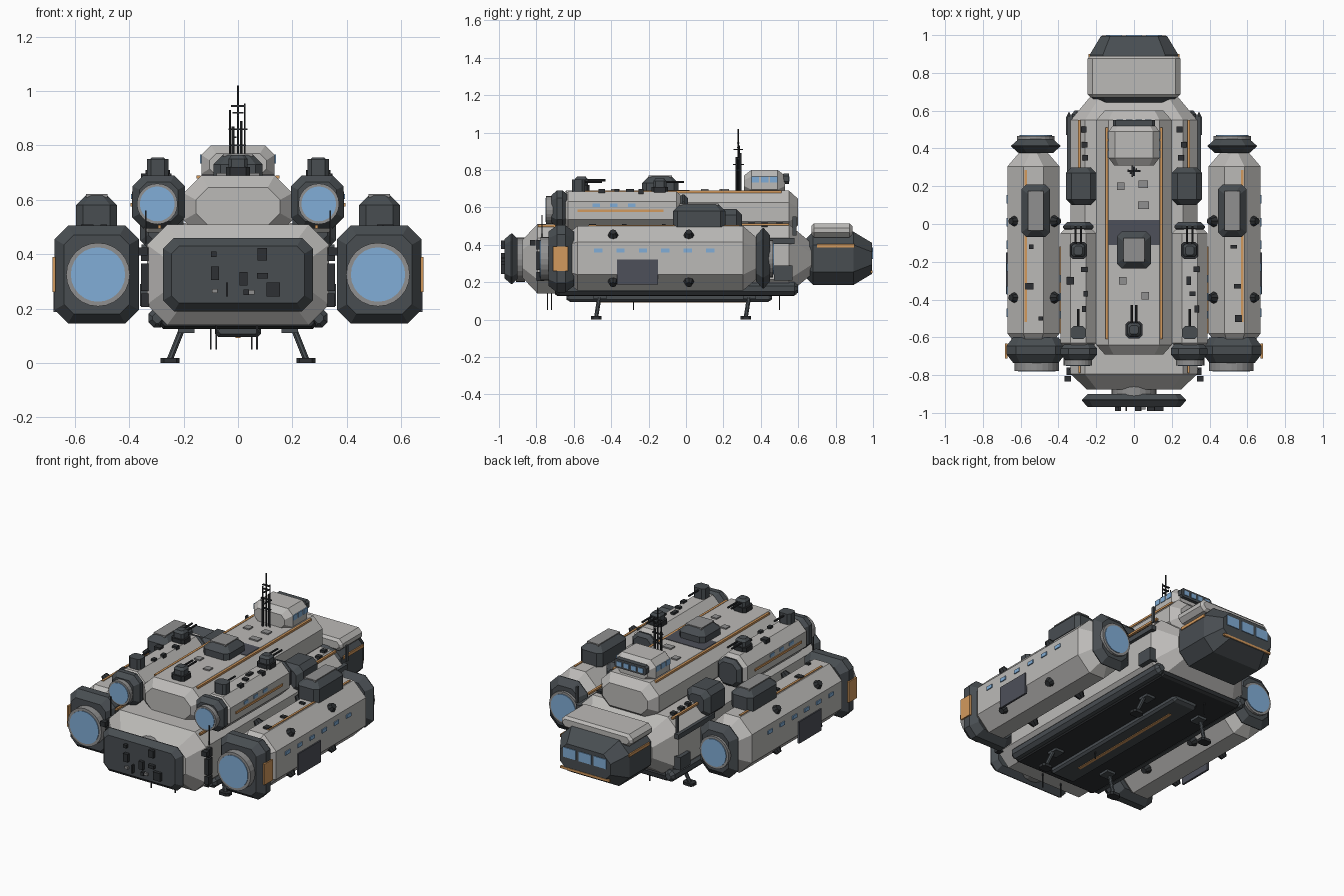
import bpy, bmesh, math, random
from mathutils import Vector, Matrix

if "Cube" in bpy.data.objects:
    bpy.data.objects.remove(bpy.data.objects["Cube"])

random.seed(4)

def material(name, rgb):
    m = bpy.data.materials.new(name)
    m.diffuse_color = (*rgb, 1)
    m.use_nodes = True
    m.node_tree.nodes["Principled BSDF"].inputs["Base Color"].default_value = m.diffuse_color
    return m

LIGHT = material("light grey", (0.50, 0.49, 0.475))
MID = material("mid grey", (0.28, 0.28, 0.28))
DARK = material("dark grey", (0.065, 0.075, 0.083))
BLACK = material("charcoal", (0.027, 0.03, 0.033))
PANEL = material("panel grey", (0.075, 0.08, 0.10))
BLUE = material("window blue", (0.22, 0.42, 0.68))
ORANGE = material("orange", (0.65, 0.32, 0.11))

def finish(name, bm, mat):
    bmesh.ops.recalc_face_normals(bm, faces=bm.faces)
    me = bpy.data.meshes.new(name)
    bm.to_mesh(me)
    bm.free()
    me.materials.append(mat)
    ob = bpy.data.objects.new(name, me)
    bpy.context.collection.objects.link(ob)
    return ob

def block(name, mat, x, y, z, cut, front=(0, 0), back=(0, 0), axis='y'):
    """Eight-sided prism along y (or z); each end tapers by (length, inset)."""
    bm = bmesh.new()
    if axis == 'z':
        y, z = z, y
    rings = []
    for t, d in ((y[0], front[1]), (y[0] + front[0], 0), (y[1] - back[0], 0), (y[1], back[1])):
        if rings and abs(t - rings[-1][0]) < 1e-5:
            continue
        x0, x1, z0, z1 = x[0] + d, x[1] - d, z[0] + d, z[1] - d
        c = min(cut * (0.7 if d else 1), (x1 - x0) * .45, (z1 - z0) * .45)
        pts = [(x0 + c, z0), (x1 - c, z0), (x1, z0 + c), (x1, z1 - c),
               (x1 - c, z1), (x0 + c, z1), (x0, z1 - c), (x0, z0 + c)]
        rings.append((t, [bm.verts.new((a, t, b) if axis == 'y' else (a, b, t)) for a, b in pts]))
    for (_, a), (_, b) in zip(rings, rings[1:]):
        for i in range(8):
            bm.faces.new((a[i], a[(i + 1) % 8], b[(i + 1) % 8], b[i]))
    bm.faces.new(rings[0][1])
    bm.faces.new(rings[-1][1])
    return finish(name, bm, mat)

def boxes(name, mat, items):
    """Many plain boxes in one object: (centre, size)."""
    bm = bmesh.new()
    for c, s in items:
        bmesh.ops.create_cube(bm, size=1, matrix=Matrix.Translation(c) @ Matrix.Diagonal((*s, 1)))
    return finish(name, bm, mat)

def rod(name, mat, a, b, r, r2=None, n=24):
    a, b = Vector(a), Vector(b)
    bm = bmesh.new()
    rot = (b - a).to_track_quat('Z', 'Y').to_matrix().to_4x4()
    bmesh.ops.create_cone(bm, cap_ends=True, segments=n, radius1=r, radius2=r if r2 is None else r2,
                          depth=(b - a).length, matrix=Matrix.Translation((a + b) / 2) @ rot)
    return finish(name, bm, mat)

def span(s, a, b):
    return tuple(sorted((s * a, s * b)))

# Central hull and upper deck
block("main_hull", LIGHT, (-.335, .335), (-.875, .67), (.14, .51), .075, (.08, .085), (.12, .10))
block("upper_deck", LIGHT, (-.2, .2), (-.69, .6), (.46, .69), .065, (.05, .045), (.05, .045))
boxes("deck_joint", PANEL, [((0, -.045, .69), (.27, .13, .006))])
boxes("deck_stripes", ORANGE, [((s * .145, -.05, .684), (.014, 1.12, .012)) for s in (-1, 1)])
boxes("hull_stripes", ORANGE, [((s * .289, .34, .508), (.014, .42, .012)) for s in (-1, 1)]
      + [((s * .289, -.72, .501), (.012, .14, .012)) for s in (-1, 1)])

# Front shield plate with surface details
block("front_plate", DARK, (-.275, .275), (-.97, -.9), (.19, .46), .04, (.035, .03), (.03, .03))
rod("plate_mount", MID, (0, -.91, .32), (0, -.86, .32), .12)
boxes("plate_details", BLACK, [((x, -.975, z), (w, .03, h)) for x, z, w, h in (
    (-.085, .33, .03, .05), (.02, .31, .03, .05), (.09, .40, .035, .045), (.13, .27, .05, .05),
    (-.04, .27, .008, .05), (.09, .32, .04, .02), (-.09, .40, .02, .02), (.03, .26, .02, .02))])
boxes("plate_lights", MID, [((x, -.972, z), (.02, .02, .015)) for x, z in ((-.085, .265), (.05, .26))])

# Rear command module
block("command_module", DARK, (-.235, .235), (.64, .995), (.185, .47), .07, (.04, .04), (.10, .06))
block("command_roof", LIGHT, (-.245, .245), (.67, .89), (.44, .515), .025, (.015, .015), (.015, .015))
boxes("command_windows", BLUE, [((x, .996, .355), (.085, .008, .06)) for x in (-.105, 0, .105)])
boxes("command_stripes", ORANGE, [((s * .236, .80, .395), (.008, .2, .018)) for s in (-1, 1)]
      + [((0, .992, .255), (.34, .012, .014))])

# Bridge tower
block("bridge", LIGHT, (-.135, .135), (.31, .53), (.66, .8), .035, (.04, .03), (.04, .03))
block("bridge_visor", DARK, (-.11, .11), (.52, .55), (.725, .78), .012)
boxes("bridge_windows", BLUE, [((x, .551, .752), (.034, .006, .028)) for x in (-.075, -.025, .025, .075)]
      + [((s * .135, y, .75), (.008, .04, .032)) for s in (-1, 1) for y in (.37, .42, .47)])

# Antenna cluster
for x, y, z0, z1, r in ((0, .28, .69, 1.02, .004), (-.03, .285, .69, .93, .004), (.025, .28, .69, .955, .0035),
                        (-.018, .27, .69, .87, .006), (.012, .29, .69, .89, .006)):
    rod("antenna", BLACK, (x, y, z0), (x, y, z1), r, n=6)
boxes("antenna_bars", BLACK, [((0, .28, z), (w, .012, .006)) for z, w in ((.8, .06), (.86, .07), (.92, .04), (.945, .05))]
      + [((-.01, .28, .83), (.008, .06, .006)), ((0, .28, .91), (.008, .05, .006))])

def hatch(name, x, y, z):
    block(name, DARK, x, y, z, .025, (.012, 0), (.035, .035), axis='z')
    boxes(name + "_lid", MID, [((sum(x) / 2, sum(y) / 2, z[1]), (x[1] - x[0] - .07, y[1] - y[0] - .07, .012))])

def turret(x, y, z, gap):
    block("turret_base", BLACK, (x - .045, x + .045), (y - .045, y + .045), (z, z + .03), .015, axis='z')
    block("turret_head", DARK, (x - .035, x + .035), (y - .035, y + .035), (z + .03, z + .075), .012, (0, 0), (.015, .012), axis='z')
    for s in (-1, 1):
        rod("turret_barrel", BLACK, (x + s * gap, y, z + .055), (x + s * gap, y + .13, z + .055), .006, n=8)

hatch("deck_hatch", (-.09, .09), (-.235, -.04), (.685, .765))
turret(0, -.56, .69, .012)

for s in (-1, 1):
    side = "left" if s < 0 else "right"

    # Large outer pods
    px = s * .525
    block(side + "_outer_pod", LIGHT, span(s, .395, .67), (-.63, .375), (.155, .5), .085, (.05, .04), (.07, .06))
    block(side + "_front_collar", DARK, span(s, .365, .675), (-.735, -.60), (.145, .505), .05, (.045, .035), (.045, .035))
    rod(side + "_engine_ring", MID, (s * .515, -.72, .325), (s * .515, -.778, .325), .117)
    rod(side + "_engine_glow", BLUE, (s * .515, -.77, .325), (s * .515, -.782, .325), .1)
    block(side + "_rear_collar", DARK, span(s, .39, .65), (.375, .45), (.165, .49), .06, (.035, .04), (.035, .04))
    rod(side + "_rear_ring", MID, (s * .52, .44, .325), (s * .52, .465, .325), .1)
    rod(side + "_rear_glow", BLUE, (s * .52, .46, .325), (s * .52, .47, .325), .085)
    hatch(side + "_pod_hatch", span(s, .445, .595), (-.07, .21), (.495, .615))
    boxes(side + "_pod_windows", BLUE, [((s * .671, -.47 + i * .12, .37), (.01, .045, .022)) for i in range(6)])
    boxes(side + "_cargo_door", PANEL, [((s * .672, -.26, .255), (.012, .22, .135))])
    boxes(side + "_collar_plate", ORANGE, [((s * .677, -.672, .325), (.012, .08, .13))])
    boxes(side + "_pod_stripe", ORANGE, [((s * .572, -.28, .5), (.013, .48, .01)), ((s * .572, .245, .5), (.013, .08, .01))])
    for y in (-.39, .015):
        for dx in (-.113, .113):
            for z, dz in ((.455, 1), (.2, -1)):
                n = Vector((math.copysign(1, dx), 0, dz)).normalized()
                c = Vector((px + dx, y, z))
                rod(side + "_thruster", BLACK, c - n * .015, c + n * .02, .032, .018, 8)

    # Small upper pods
    block(side + "_upper_pod", LIGHT, span(s, .2, .39), (-.66, -.02), (.48, .685), .055, (.03, .03), (.03, .03))
    block(side + "_upper_collar", DARK, span(s, .195, .388), (-.72, -.63), (.495, .69), .04, (.03, .025), (.03, .025))
    rod(side + "_upper_ring", MID, (s * .297, -.71, .585), (s * .297, -.748, .585), .075)
    rod(side + "_upper_glow", BLUE, (s * .297, -.74, .585), (s * .297, -.752, .585), .064)
    block(side + "_upper_tail", DARK, span(s, .215, .375), (-.04, .01), (.5, .67), .04, (.02, .02), (.02, .02))
    boxes(side + "_upper_stripe", ORANGE, [((s * .39, -.35, .582), (.01, .46, .014))])
    boxes(side + "_upper_windows", BLUE, [((s * .389, y, .612), (.01, .04, .018)) for y in (-.48, -.385, -.29)])
    turret(s * .295, -.14, .68, .015)
    block(side + "_upper_sensor", DARK, span(s, .255, .335), (-.61, -.54), (.68, .75), .015, axis='z')
    rod(side + "_sensor_barrel", BLACK, (s * .295, -.57, .735), (s * .295, -.45, .735), .006, n=8)

    # Dark machinery boxes beside the deck
    block(side + "_machinery", DARK, span(s, .2, .36), (.10, .30), (.42, .59), .03, (.03, .03), (.03, .03))
    boxes(side + "_hull_pack", DARK, [((s * .335, .52, .25), (.05, .1, .08)), ((s * .345, .58, .5), (.01, .02, .1)),
                                      ((s * .34, .4, .42), (.03, .36, .03))])
    boxes(side + "_front_fittings", BLACK, [((s * .342, -.78, z), (.03, .04, .05)) for z in (.23, .29, .34, .40)]
          + [((s * .35, -.82, .41), (.035, .03, .03)), ((s * .34, -.77, .5), (.006, .006, .12))])

    # Belly rails and landing legs
    block(side + "_belly_rail", DARK, span(s, .265, .33), (-.7, .6), (.13, .2), .02, (.02, .015), (.02, .015))
    for y in (-.48, .32):
        rod(side + "_leg", DARK, (s * .2, y + .02, .14), (s * .25, y, .015), .012, n=8)
        block(side + "_foot", BLACK, span(s, .215, .285), (y - .028, y + .028), (0, .018), .012, axis='z')
        boxes(side + "_leg_mount", DARK, [((s * .19, y + .02, .125), (.06, .07, .03))])

# Belly
block("belly_plate", BLACK, (-.29, .29), (-.7, .59), (.125, .17), .015, (.015, .01), (.015, .01))
block("belly_keel", DARK, (-.085, .085), (-.64, .46), (.095, .14), .012, (.02, .012), (.02, .012))
boxes("belly_stripe", ORANGE, [((0, -.08, .094), (.018, .8, .006))])
boxes("belly_probes", BLACK, [((x, y, .1), (.006, .006, .1)) for x, y in ((-.08, -.74), (.07, -.72), (-.1, .5), (.05, -.28))])

# Scattered small surface fittings
spots = []
for s in (-1, 1):
    for y in (-.45, -.37, -.3, -.24):
        spots.append(((s * random.uniform(.24, .345), y, .685), (random.uniform(.02, .045), random.uniform(.02, .045), .025)))
    for y in (-.5, -.33, -.12):
        spots.append(((s * random.uniform(.48, .56), y, .5), (random.uniform(.02, .05), random.uniform(.015, .04), .02)))
    for y in (.35, .42, .5):
        spots.append(((s * random.uniform(.24, .27), y, .51), (.03, .03, .03)))
boxes("surface_fittings", BLACK, spots)
boxes("deck_plates", MID, [((x, y, .692), (w, .04, .012)) for x, y, w in (
    (.05, .1, .06), (-.07, .2, .04), (.05, .21, .05), (.06, -.38, .04), (-.06, -.3, .04))])
